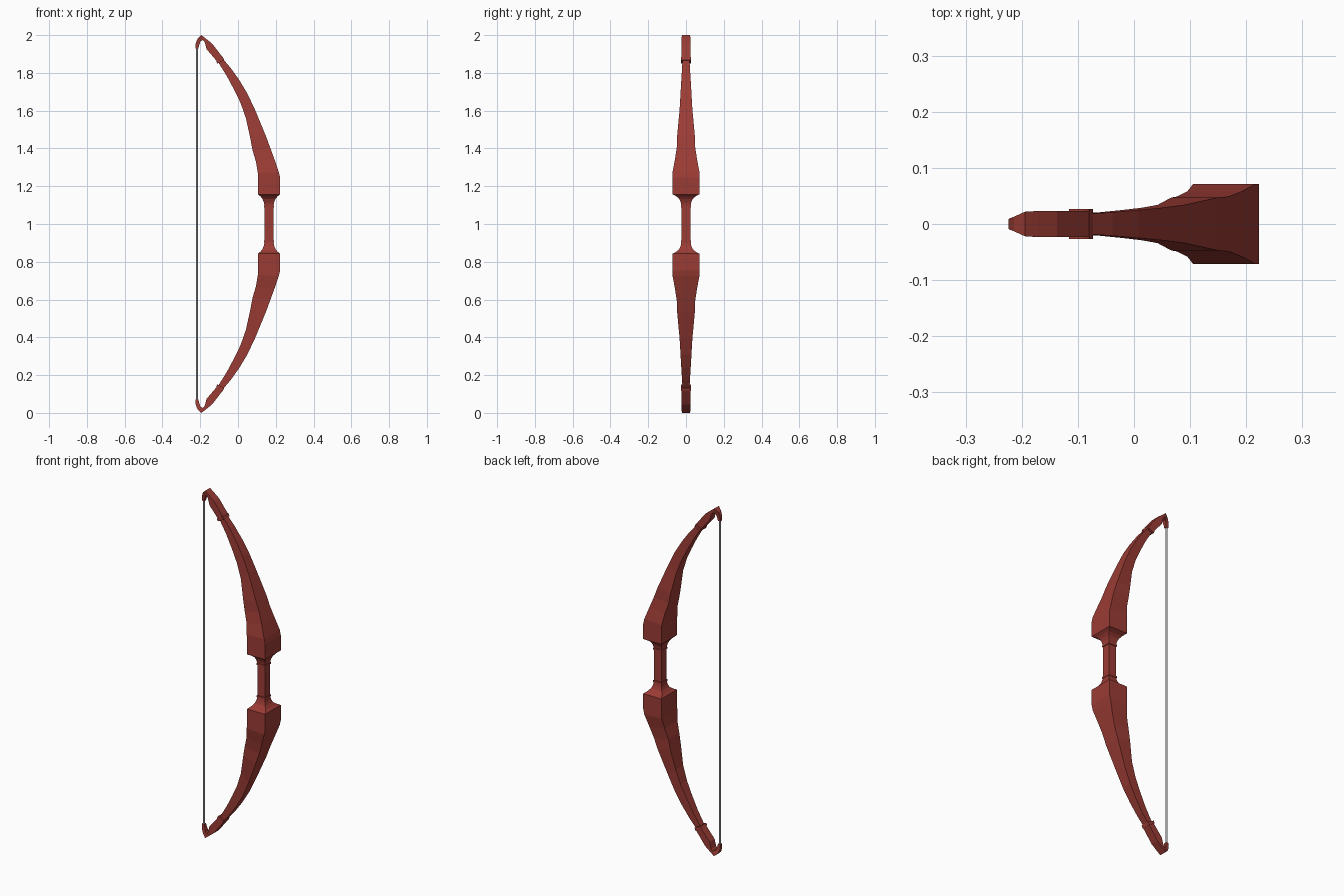
import bpy, bmesh
from mathutils import Vector

red = bpy.data.materials.new("red_wood")
red.diffuse_color = (0.33, 0.045, 0.035, 1)


def finish(name, bm, mat=red):
    bmesh.ops.recalc_face_normals(bm, faces=bm.faces)
    mesh = bpy.data.meshes.new(name)
    bm.to_mesh(mesh)
    bm.free()
    if mat:
        mesh.materials.append(mat)
    obj = bpy.data.objects.new(name, mesh)
    bpy.context.collection.objects.link(obj)
    return obj


def loft(name, sections, flip=False):
    """Four-sided loft; section = inner x, z, outer x, z, half width in y."""
    bm = bmesh.new()
    rings = []
    for xi, zi, xo, zo, h in sections:
        if flip:
            zi, zo = 2 - zi, 2 - zo
        rings.append([bm.verts.new(p) for p in
                      ((xi, -h, zi), (xo, -h, zo), (xo, h, zo), (xi, h, zi))])
    for a, b in zip(rings, rings[1:]):
        for i in range(4):
            j = (i + 1) % 4
            bm.faces.new((a[i], a[j], b[j], b[i]))
    bm.faces.new(rings[0])
    bm.faces.new(rings[-1])
    return finish(name, bm)


def level(z, x0, x1, h):
    return (x0, z, x1, z, h)


# limb: flare above the grip, square block, then tapering curve
limb = [
    level(1.09, 0.141, 0.187, 0.023),
    level(1.115, 0.137, 0.191, 0.028),
    level(1.132, 0.130, 0.198, 0.035),
    level(1.145, 0.120, 0.208, 0.048),
    level(1.157, 0.107, 0.223, 0.071),
    (0.107, 1.25, 0.223, 1.245, 0.071),
    (0.105, 1.27, 0.216, 1.275, 0.071),
    (0.095, 1.33, 0.192, 1.345, 0.058),
    (0.077, 1.39, 0.170, 1.405, 0.049),
    (0.066, 1.45, 0.148, 1.465, 0.047),
    (0.042, 1.56, 0.090, 1.605, 0.034),
    (0.014, 1.64, 0.050, 1.69, 0.029),
    (-0.020, 1.71, 0.008, 1.76, 0.025),
    (-0.060, 1.785, -0.038, 1.825, 0.021),
    (-0.104, 1.855, -0.082, 1.877, 0.018),
]
# tip: shaft that bends over into a narrowing hook for the string
tip = [
    (-0.106, 1.855, -0.079, 1.880, 0.023),
    (-0.166, 1.925, -0.137, 1.955, 0.023),
    (-0.176, 1.962, -0.172, 1.983, 0.023),
    (-0.186, 1.974, -0.194, 2.0, 0.022),
    (-0.198, 1.968, -0.214, 1.982, 0.013),
    (-0.206, 1.945, -0.224, 1.955, 0.009),
    (-0.209, 1.930, -0.224, 1.930, 0.008),
]
# bands: tilted collar at the tip, square collar at the grip
tip_band = [
    (-0.109, 1.849, -0.073, 1.867, 0.027),
    (-0.116, 1.861, -0.080, 1.884, 0.027),
]
grip_band = [level(1.088, 0.137, 0.191, 0.027), level(1.098, 0.137, 0.191, 0.027)]

for side, flip in (("upper", False), ("lower", True)):
    loft(side + "_limb", limb, flip)
    loft(side + "_tip", tip, flip)
    loft(side + "_tip_band", tip_band, flip)
    loft(side + "_grip_band", grip_band, flip)

# grip
loft("grip", [level(0.905, 0.141, 0.187, 0.023), level(1.095, 0.141, 0.187, 0.023)])

# bowstring
bm = bmesh.new()
bmesh.ops.create_cone(bm, cap_ends=True, segments=6, radius1=0.006,
                      radius2=0.006, depth=1.91)
bmesh.ops.translate(bm, verts=bm.verts, vec=Vector((-0.217, 0, 1.0)))
finish("bowstring", bm, None)
